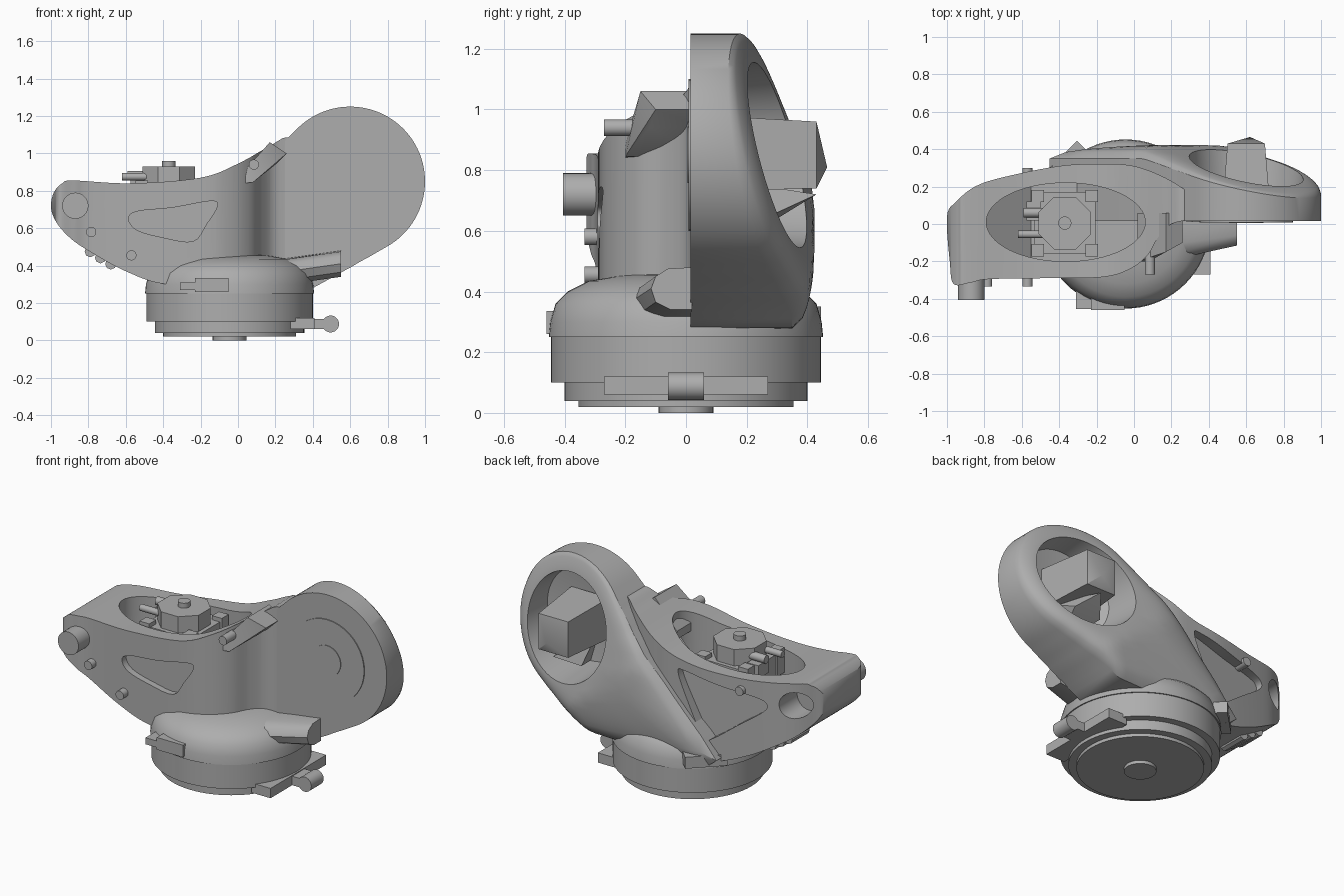
import bpy, bmesh
from math import sin, cos, pi, radians, sqrt
from mathutils import Vector, Matrix

cube = bpy.data.objects.get("Cube")
if cube:
    bpy.data.objects.remove(cube, do_unlink=True)

grey = bpy.data.materials.new("plain_grey")
grey.use_nodes = True
COLOUR = (0.42, 0.42, 0.42, 1)
grey.diffuse_color = COLOUR
for node in grey.node_tree.nodes:
    if node.type == 'BSDF_PRINCIPLED':
        node.inputs["Base Color"].default_value = COLOUR
parts = []


def finish(name, bm, keep=True):
    bmesh.ops.recalc_face_normals(bm, faces=bm.faces)
    mesh = bpy.data.meshes.new(name)
    bm.to_mesh(mesh)
    bm.free()
    mesh.materials.append(grey)
    ob = bpy.data.objects.new(name, mesh)
    bpy.context.collection.objects.link(ob)
    if keep:
        parts.append(ob)
    return ob


def prism(name, pts, axis, lo, hi, keep=True):
    """Extrude a 2D outline along x, y or z."""
    place = {'x': lambda u, v: (lo, u, v), 'y': lambda u, v: (u, lo, v),
             'z': lambda u, v: (u, v, lo)}[axis]
    step = Vector([(hi - lo) * (axis == a) for a in 'xyz'])
    bm = bmesh.new()
    face = bm.faces.new([bm.verts.new(place(*p)) for p in pts])
    ext = bmesh.ops.extrude_face_region(bm, geom=[face])
    bmesh.ops.translate(bm, vec=step, verts=[g for g in ext['geom'] if isinstance(g, bmesh.types.BMVert)])
    return finish(name, bm, keep)


def circle(cu, cv, ru, rv=None, n=40, turn=0):
    rv = rv or ru
    return [(cu + ru * cos(2 * pi * i / n + turn), cv + rv * sin(2 * pi * i / n + turn)) for i in range(n)]


def rod(name, axis, u, v, r, lo, hi, keep=True):
    return prism(name, circle(u, v, r), axis, lo, hi, keep)


def box(name, x0, x1, y0, y1, z0, z1):
    return prism(name, [(x0, y0), (x1, y0), (x1, y1), (x0, y1)], 'z', z0, z1)


def hull(name, pts):
    bm = bmesh.new()
    vs = [bm.verts.new(p) for p in pts]
    out = bmesh.ops.convex_hull(bm, input=vs)
    loose = [g for g in out['geom_interior'] if isinstance(g, bmesh.types.BMVert)]
    bmesh.ops.delete(bm, geom=loose, context='VERTS')
    return finish(name, bm)


def smooth(pts, n=6):
    """Closed Catmull-Rom outline through the points."""
    out, P = [], [Vector(p) for p in pts]
    for i in range(len(P)):
        a, b, c, d = (P[(i + k) % len(P)] for k in (-1, 0, 1, 2))
        for j in range(n):
            t = j / n
            out.append(tuple(0.5 * (2 * b + (c - a) * t + (2 * a - 5 * b + 4 * c - d) * t * t
                                    + (3 * b - a - 3 * c + d) * t ** 3)))
    return out


def boolean(ob, other, op='DIFFERENCE'):
    mod = ob.modifiers.new("cut", 'BOOLEAN')
    mod.operation, mod.solver, mod.object = op, 'EXACT', other
    bpy.context.view_layer.update()
    done = bpy.data.meshes.new_from_object(ob.evaluated_get(bpy.context.evaluated_depsgraph_get()))
    ob.modifiers.clear()
    ob.data = done
    bpy.data.objects.remove(other, do_unlink=True)


def lathe(name, cx, profile, n=72):
    bm = bmesh.new()
    rings = [[bm.verts.new((cx + r * cos(2 * pi * i / n), r * sin(2 * pi * i / n), z)) for i in range(n)]
             for r, z in profile]
    for a, b in zip(rings, rings[1:]):
        for i in range(n):
            bm.faces.new((a[i], a[i - 1], b[i - 1], b[i]))
    bm.faces.new(rings[0])
    bm.faces.new(rings[-1])
    return finish(name, bm)


# Turntable base with stepped underside and domed top
lathe("base", -0.045, [(.09, 0), (.09, .02), (.355, .02), (.355, .04), (.40, .04), (.40, .10), (.445, .10),
                       (.445, .25), (.452, .25), (.447, .30), (.43, .36), (.39, .40), (.32, .435),
                       (.2, .455), (.05, .46)])

# Big lobe: hull of a disc and the base, with a leaning back face and a round well
CX, CZ, N = 0.6, 0.85, 96
feet = [Vector((-.46 - CX, .34 - CZ)), Vector((.4 - CX, .28 - CZ)), Vector((-.4 - CX, .28 - CZ))]


def reach(a):
    best = 9
    for k in range(-75, 76):
        d = k / 50
        n = Vector((cos(a + d), sin(a + d)))
        best = min(best, max([.4] + [f.dot(n) for f in feet]) / cos(d))
    return best


bm = bmesh.new()
rings = [[] for _ in range(13)]
for i in range(N):
    a = 2 * pi * i / N
    far = reach(a)

    def add(k, r, y):
        rings[k].append(bm.verts.new((CX + r * cos(a), y, CZ + r * sin(a))))
    ex, ez = CX + far * cos(a), CZ + far * sin(a)
    rim = min(.497 - .202 * ex - .158 * ez, .35)
    add(0, far, .015)
    for k in range(10):
        s = k / 9
        r = far + (.305 - far) * s
        x, z = r * cos(a), r * sin(a)
        face = min(.30 - .2 * x - .25 * z, .425)
        w = sqrt(1 - (1 - s) ** 2)
        add(k + 1, r, rim * (1 - w) + face * w)
    add(11, .285, .08)
    add(12, .12, .06)
for a, b in zip(rings, rings[1:]):
    for i in range(N):
        bm.faces.new((a[i - 1], a[i], b[i], b[i - 1]))
bm.faces.new(rings[0])
bm.faces.new(rings[-1])
finish("lobe", bm)
rod("lobe_front_plate", 'y', CX, CZ, .25, .009, .03)
rod("lobe_front_cap", 'y', CX, CZ, .093, .005, .03)

# Arm: side outline crossed with plan outline
arm = prism("arm", smooth([(-1, .71), (-.985, .79), (-.94, .84), (-.88, .855), (-.57, .84), (-.2, .87), (0, .945),
                           (.17, 1.04), (.27, 1.085), (.36, 1), (.36, .4), (.3, .31), (0, .3), (-.38, .3),
                           (-.6, .37), (-.8, .48), (-.9, .55), (-.97, .63)]), 'y', -.6, .6)
plan = prism("plan", smooth([(-1, .04), (-.985, -.2), (-.965, -.32), (-.88, -.315), (-.78, -.295), (-.5, -.29),
                             (-.18, -.285), (-.03, -.245), (.07, -.17), (.13, -.07), (.2, .0), (.34, .04), (.34, .12),
                             (.2, .23), (0, .31), (-.2, .32), (-.4, .31), (-.7, .25), (-.85, .2), (-.95, .12)]),
             'z', 0, 1.4, False)
boolean(arm, plan, 'INTERSECT')

# Oval pocket with a sloping end, triangular recesses and pivot hole
pocket = prism("pocket", circle(-.365, .01, .425, .21, 64), 'z', .4, 1.3, False)
floor = prism("floor", [(-.85, .74), (-.55, .5), (.2, .5), (.2, 1.2), (-.85, 1.2)], 'y', -.5, .5, False)
boolean(pocket, floor, 'INTERSECT')
boolean(arm, pocket)
front_tri = smooth([(-.585, .65), (-.54, .69), (-.35, .71), (-.15, .745), (-.11, .72), (-.17, .62), (-.24, .53),
                    (-.4, .55), (-.54, .59)], 4)
boolean(arm, prism("front_window", front_tri, 'y', -.5, -.25, False))
back_tri = smooth([(-.72, .71), (-.66, .74), (-.45, .77), (-.22, .81), (-.17, .79), (-.24, .62), (-.34, .43),
                   (-.4, .44), (-.55, .55), (-.7, .66)], 4)
back = prism("back_window", back_tri, 'y', .3, .6, False)
for v in back.data.vertices:
    v.co.y += .14 * v.co.x
boolean(arm, back)
boolean(arm, rod("pivot_hole", 'y', -.87, .72, .08, .05, .5, False))

# Pivot boss and pegs
rod("pivot_boss", 'y', -.87, .72, .07, -.405, -.25)
for name, x, z, y0, y1 in [("lower_peg", -.785, .58, -.335, -.25), ("base_peg", -.57, .455, -.335, -.25),
                           ("back_peg", -.57, .77, .2, .30), ("fin_peg", .085, .94, -.27, -.1)]:
    rod(name, 'y', x, z, .027, y0, y1)

# Grip teeth under the arm
for i in range(3):
    x, z = -.79 + .055 * i, .475 - .033 * i
    prism("grip_tooth", circle(x, z, .03, n=8), 'y', -.03, .14)

# Upper fin and lower fin
fin = [(.02, -.2, .84), (.02, -.2, .89), (.17, -.15, 1.06), (.26, -.1, 1.0), (.08, -.2, .845), (.2, -.12, .94)]
hull("upper_fin", fin + [(x, .06, z) for x, y, z in fin])
tip = [(.02, .48), (-.06, .475), (-.1, .45), (-.115, .41), (-.1, .365), (-.05, .34), (.02, .34)]
hull("lower_fin", [(.55, y, z) for y, z in tip] + [(.2, y * 1.5 - .02, z - .05) for y, z in tip])

# Clip, rear tab and lever around the base
box("front_clip", -.23, -.05, -.46, -.36, .26, .335)
box("front_clip_tongue", -.31, -.22, -.455, -.3, .27, .31)
tab = box("rear_tab", -.12, .12, -.06, .05, .28, .35)
tab.data.transform(Matrix.Translation((-.355, .325, 0)) @ Matrix.Rotation(radians(45), 4, 'Z'))
box("lever_plate", .28, .41, -.27, .27, .06, .12)
box("lever_arm", .4, .5, -.06, .06, .06, .115)
rod("lever_end", 'y', .495, .088, .045, -.06, .06)

# Mechanism in the pocket
MX, MY = -.37, .005
box("mechanism_block", MX - .165, MX + .165, MY - .165, MY + .165, .5, .83)
for sx in (-1, 1):
    for sy in (-1, 1):
        x, y = MX + sx * .145, MY + sy * .145
        box("corner_bracket", x - .033, x + .033, y - .033, y + .033, .7, .855)
prism("mechanism_head", circle(MX, MY, .152, n=8, turn=pi / 8), 'z', .8, .93)
rod("mechanism_button", 'z', MX, MY, .035, .9, .96)
rod("side_knob", 'x', .06, .88, .025, -.59, -.45)
rod("side_screw", 'x', -.055, .875, .02, -.62, -.45)
box("side_clamp", -.575, -.5, .02, .12, .78, .86)

# Faceted core inside the well
hull("core", [(.47, .07, .98), (.73, .07, .98), (.5, .43, .96), (.7, .43, .96), (.62, .465, .81),
              (.5, .43, .74), (.7, .43, .74), (.47, .07, .73), (.73, .07, .73)])
hull("core_spike", [(.54, .06, .78), (.68, .06, .78), (.6, .43, .72), (.5, .3, .64), (.68, .3, .66), (.6, .06, .56)])

# Smooth curved faces, keep hard edges
for ob in bpy.context.selected_objects:
    ob.select_set(False)
for ob in parts:
    ob.select_set(True)
bpy.context.view_layer.objects.active = arm
bpy.ops.object.shade_smooth_by_angle(angle=radians(32))
